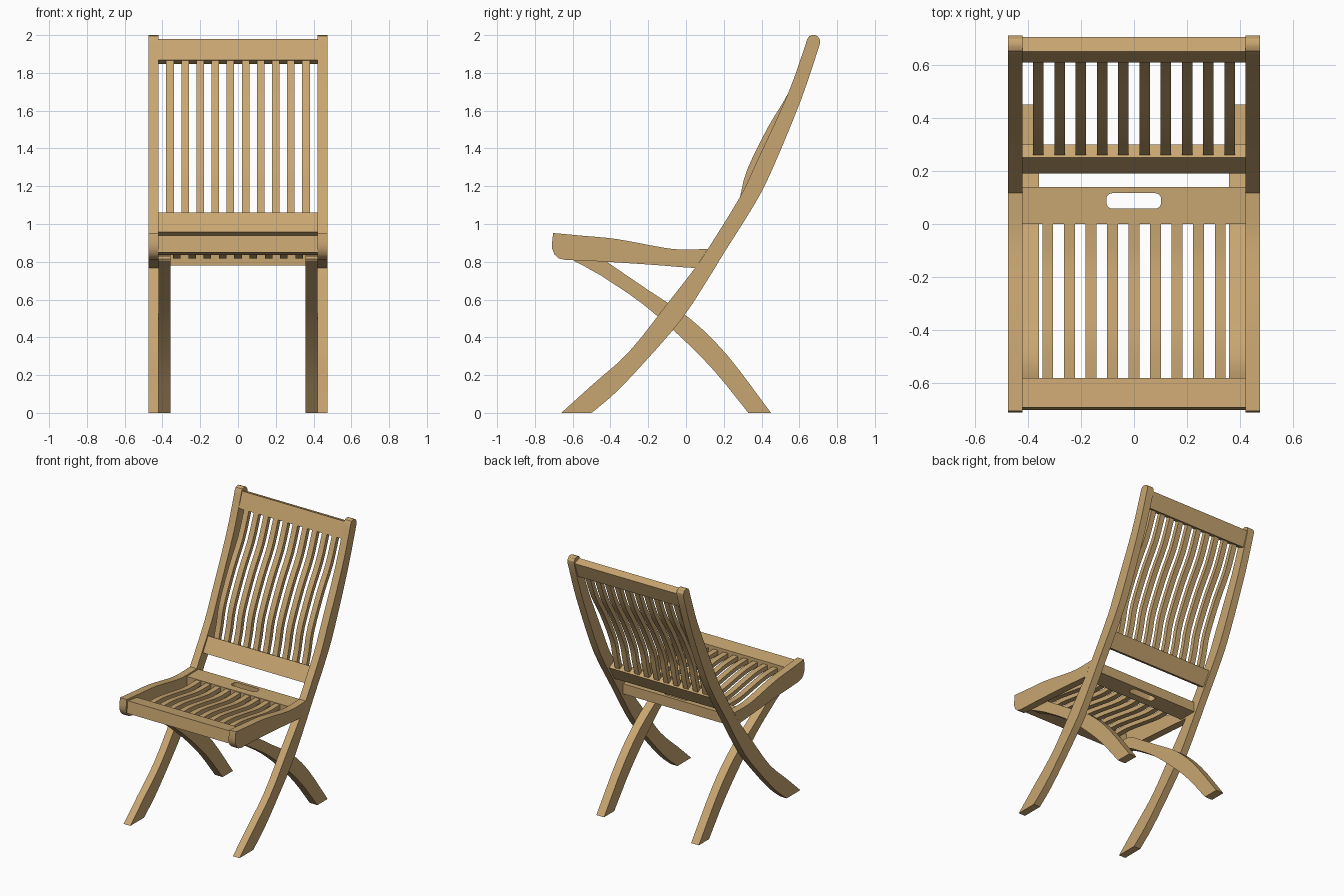
import bpy, bmesh, math
from mathutils import Vector

if "Cube" in bpy.data.objects:
    bpy.data.objects.remove(bpy.data.objects["Cube"], do_unlink=True)

wood = bpy.data.materials.new("light_wood")
wood.use_nodes = True
COLOR = (0.58, 0.38, 0.165, 1)
wood.diffuse_color = COLOR
wood.node_tree.nodes["Principled BSDF"].inputs["Base Color"].default_value = COLOR

INNER, OUTER, LEG_IN = 0.42, 0.475, 0.357


def add_object(name, mesh):
    mesh.materials.clear()
    mesh.materials.append(wood)
    mesh.shade_smooth()
    mesh.set_sharp_from_angle(angle=math.radians(30))
    ob = bpy.data.objects.new(name, mesh)
    bpy.context.collection.objects.link(ob)
    return ob


def smooth(points, steps=3):
    """Catmull-Rom curve through (y, z) points."""
    p = [Vector(q) for q in points]
    p = [2 * p[0] - p[1]] + p + [2 * p[-1] - p[-2]]
    out = []
    for a, b, c, d in zip(p, p[1:], p[2:], p[3:]):
        for i in range(steps):
            t = i / steps
            out.append(0.5 * (2 * b + (c - a) * t + (2 * a - 5 * b + 4 * c - d) * t**2
                              + (3 * b - a - 3 * c + d) * t**3))
    return out + [p[-2]]


def ribbon(name, edge_a, edge_b, x0, x1, cap=()):
    """Plank between two curved edges in the yz plane; cap adds rounded end pairs."""
    pairs = list(zip(smooth(edge_a), smooth(edge_b))) + list(cap)
    bm = bmesh.new()
    rings = [[bm.verts.new((x, *q)) for x, q in ((x0, a), (x1, a), (x1, b), (x0, b))]
             for a, b in pairs]
    for r, s in zip(rings, rings[1:]):
        for i in range(4):
            j = (i + 1) % 4
            bm.faces.new((r[i], r[j], s[j], s[i]))
    bm.faces.new(rings[0])
    bm.faces.new(rings[-1])
    bmesh.ops.recalc_face_normals(bm, faces=bm.faces)
    mesh = bpy.data.meshes.new(name)
    bm.to_mesh(mesh)
    bm.free()
    return add_object(name, mesh)


def shifted(points, dy, dz):
    return [(y + dy, z + dz) for y, z in points]


# Side members, one of each per side
for side, s in (("left", 1), ("right", -1)):
    ribbon(f"{side}_long_leg",
           [(-.66, 0), (-.5, .145), (-.3, .325), (-.1, .577), (.05, .77), (.116, .868),
            (.286, 1.143), (.37, 1.32), (.54, 1.69), (.633, 1.95)],
           [(-.5, 0), (-.37, .11), (-.2, .29), (-.02, .5), (.13, .73), (.2, .845),
            (.36, 1.1), (.455, 1.285), (.61, 1.66), (.708, 1.95)],
           s * INNER, s * OUTER,
           [((.641, 1.978), (.709, 1.975)), ((.652, 1.994), (.699, 1.992)),
            ((.667, 2), (.683, 2))])
    ribbon(f"{side}_seat_rail",
           [(.116, .868), (0, .865), (-.11, .873), (-.365, .92), (-.55, .938), (-.69, .951)],
           [(.05, .767), (-.03, .772), (-.15, .782), (-.42, .8), (-.55, .806), (-.64, .81)],
           s * INNER, s * OUTER,
           [((-.703, .952), (-.675, .819)), ((-.706, .93), (-.696, .838)),
            ((-.709, .9), (-.709, .87))])
    ribbon(f"{side}_short_leg",
           [(.45, 0), (.217, .307), (.02, .5), (-.2, .65), (-.42, .8)],
           [(.33, 0), (.15, .222), (-.04, .413), (-.243, .587), (-.45, .727)],
           s * LEG_IN, s * INNER,
           [((-.49, .832), (-.55, .783)), ((-.55, .836), (-.59, .803)),
            ((-.582, .83), (-.597, .815))])

# Backrest rails and slats
top_rail = [(.608, 1.868), (.65, 1.98)]
ribbon("backrest_top_rail", top_rail, shifted(top_rail, .054, -.02), -INNER, INNER)
low_rail = [(.19, .957), (.25, 1.06)]
ribbon("backrest_bottom_rail", low_rail, shifted(low_rail, .05, -.026), -INNER, INNER)

back_front = [(.255, 1.04), (.286, 1.143), (.323, 1.286), (.434, 1.513), (.54, 1.69),
              (.617, 1.88)]
for i in range(10):
    x = (i - 4.5) * .08
    ribbon(f"backrest_slat_{i + 1}", back_front, shifted(back_front, .03, -.012),
           x - .02, x + .02)

# Seat front board and slats
ribbon("seat_front_board", [(-.69, .938), (-.58, .922)], [(-.701, .85), (-.58, .835)],
       -INNER, INNER)
seat_top = [(-.59, .9), (-.45, .897), (-.3, .875), (-.14, .85), (.01, .85)]
for i in range(9):
    x = (i - 4) * .081
    ribbon(f"seat_slat_{i + 1}", seat_top, shifted(seat_top, 0, -.032), x - .02, x + .02)

# Seat rear board with a rounded hand slot
curve = bpy.data.curves.new("seat_rear_board", "CURVE")
curve.dimensions = "2D"
curve.fill_mode = "BOTH"
curve.extrude = .0375


def add_loop(points):
    spline = curve.splines.new("POLY")
    spline.points.add(len(points) - 1)
    for p, (x, y) in zip(spline.points, points):
        p.co = (x, y, 0, 1)
    spline.use_cyclic_u = True


add_loop([(-INNER, 0), (INNER, 0), (INNER, .14), (-INNER, .14)])
slot, radius = [], .022
for k, (cx, cy) in enumerate(((.08, .094), (-.082, .094), (-.082, .08), (.08, .08))):
    for j in range(6):
        a = (k + j / 5) * math.pi / 2
        slot.append((cx + radius * math.cos(a), cy + radius * math.sin(a)))
add_loop(slot)
temp = bpy.data.objects.new("temp_board", curve)
bpy.context.collection.objects.link(temp)
bpy.context.view_layer.update()
board_mesh = bpy.data.meshes.new_from_object(
    temp.evaluated_get(bpy.context.evaluated_depsgraph_get()))
bpy.data.objects.remove(temp, do_unlink=True)
bm = bmesh.new()
bm.from_mesh(board_mesh)
bmesh.ops.remove_doubles(bm, verts=bm.verts, dist=1e-5)
bmesh.ops.recalc_face_normals(bm, faces=bm.faces)
bm.to_mesh(board_mesh)
bm.free()
add_object("seat_rear_board", board_mesh).location.z = .8175
